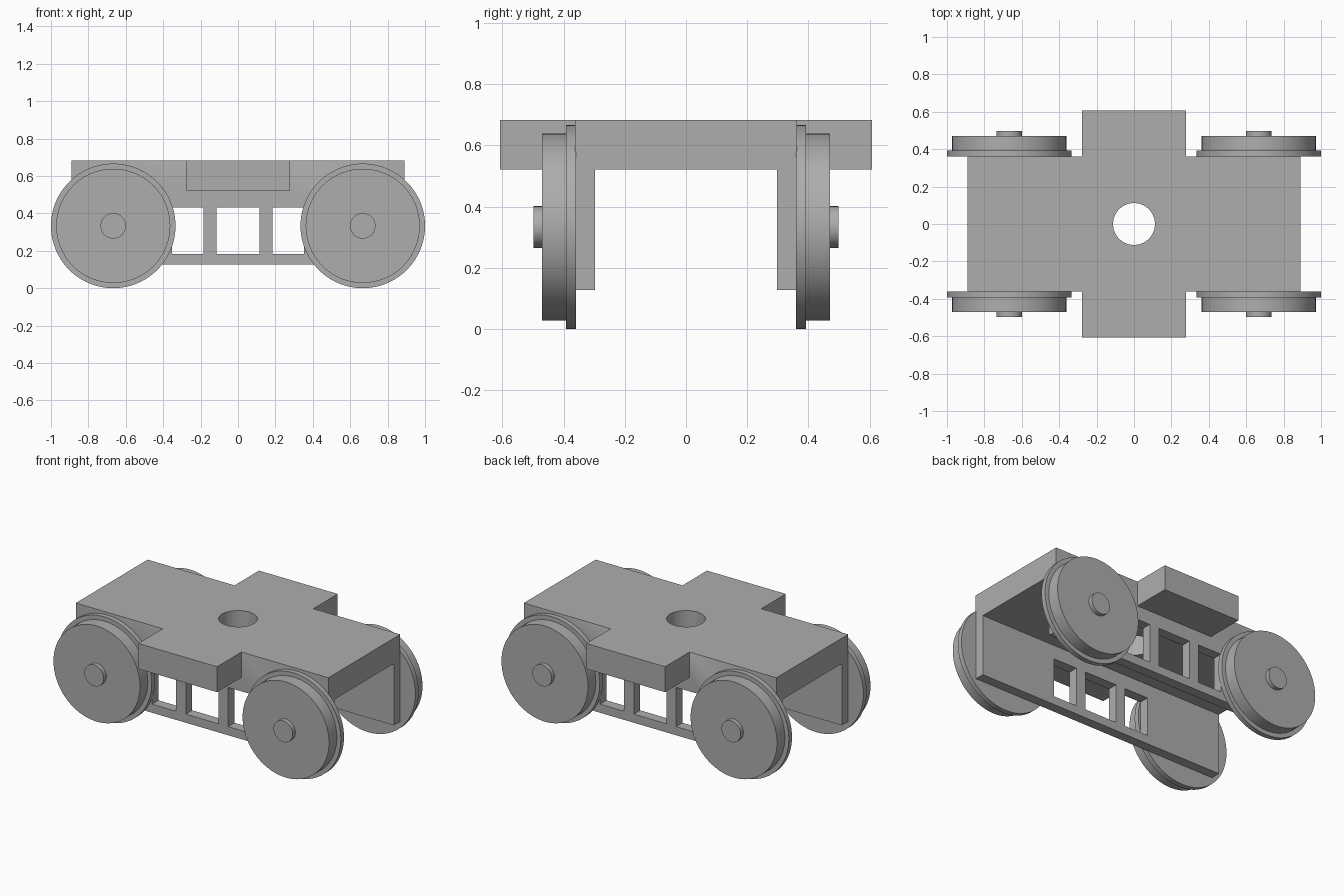
import bpy, bmesh, math
from mathutils import Matrix

cube = bpy.data.objects.get("Cube")
if cube:
    bpy.data.objects.remove(cube, do_unlink=True)

grey = bpy.data.materials.new("plain_grey")
grey.use_nodes = True
COLOUR = (0.42, 0.42, 0.42, 1)
grey.diffuse_color = COLOUR
grey.node_tree.nodes["Principled BSDF"].inputs["Base Color"].default_value = COLOUR

AXLE_X, AXLE_Z = 0.667, 0.333
TOP, DECK_BOTTOM, SKIRT_BOTTOM = 0.683, 0.521, 0.127
HALF_LEN, OUTER, INNER = 0.891, 0.362, 0.298


def finish(name, bm):
    bmesh.ops.recalc_face_normals(bm, faces=bm.faces)
    mesh = bpy.data.meshes.new(name)
    bm.to_mesh(mesh)
    bm.free()
    mesh.materials.append(grey)
    obj = bpy.data.objects.new(name, mesh)
    bpy.context.collection.objects.link(obj)
    return obj


def box(name, x0, x1, y0, y1, z0, z1):
    bm = bmesh.new()
    size = Matrix.Diagonal((x1 - x0, y1 - y0, z1 - z0, 1))
    centre = Matrix.Translation(((x0 + x1) / 2, (y0 + y1) / 2, (z0 + z1) / 2))
    bmesh.ops.create_cube(bm, size=1, matrix=centre @ size)
    return finish(name, bm)


def combine(target, tool, operation):
    mod = target.modifiers.new("combine", 'BOOLEAN')
    mod.operation, mod.solver, mod.object = operation, 'EXACT', tool
    bpy.context.view_layer.objects.active = target
    bpy.ops.object.modifier_apply(modifier=mod.name)
    bpy.data.objects.remove(tool, do_unlink=True)


def smooth(obj):
    bpy.ops.object.select_all(action='DESELECT')
    obj.select_set(True)
    bpy.context.view_layer.objects.active = obj
    bpy.ops.object.shade_smooth_by_angle(angle=math.radians(30))


# Frame: channel section run along the length
right_half = [(INNER, DECK_BOTTOM), (INNER, SKIRT_BOTTOM), (OUTER, SKIRT_BOTTOM), (OUTER, TOP)]
section = right_half + [(-y, z) for y, z in reversed(right_half)]
bm = bmesh.new()
face = bm.faces.new([bm.verts.new((-HALF_LEN, y, z)) for y, z in section])
run = bmesh.ops.extrude_face_region(bm, geom=[face])
bmesh.ops.translate(bm, vec=(2 * HALF_LEN, 0, 0),
                    verts=[v for v in run["geom"] if isinstance(v, bmesh.types.BMVert)])
frame = finish("frame", bm)

# Cross beam over the middle
combine(frame, box("cross_beam", -0.278, 0.278, -0.608, 0.608, DECK_BOTTOM, TOP), 'UNION')

# Three windows through both skirts
for x0, x1 in ((-0.352, -0.184), (-0.115, 0.115), (0.184, 0.352)):
    combine(frame, box("window_cutter", x0, x1, -0.5, 0.5, 0.182, 0.432), 'DIFFERENCE')

# Pivot hole
bm = bmesh.new()
bmesh.ops.create_cone(bm, cap_ends=True, segments=64, radius1=0.112, radius2=0.112,
                      depth=0.5, matrix=Matrix.Translation((0, 0, 0.6)))
combine(frame, finish("hole_cutter", bm), 'DIFFERENCE')
smooth(frame)

# Wheels: flange, tread and hub turned from one stepped profile
PROFILE = [(0, 0.36), (0.333, 0.36), (0.333, 0.392), (0.305, 0.392),
           (0.305, 0.471), (0.068, 0.471), (0.068, 0.498), (0, 0.498)]


def wheel(name, x, side):
    bm = bmesh.new()
    verts = [bm.verts.new((r, y * side, 0)) for r, y in PROFILE]
    edges = [bm.edges.new(pair) for pair in zip(verts, verts[1:])]
    bmesh.ops.spin(bm, geom=verts + edges, cent=(0, 0, 0), axis=(0, 1, 0),
                   angle=math.tau, steps=96, use_merge=True)
    bmesh.ops.remove_doubles(bm, verts=bm.verts, dist=1e-4)
    obj = finish(name, bm)
    obj.location = (x, 0, AXLE_Z)
    smooth(obj)


for end, x in (("left", AXLE_X), ("right", -AXLE_X)):
    for face_name, side in (("front", -1), ("back", 1)):
        wheel(f"{face_name}_{end}_wheel", x, side)
